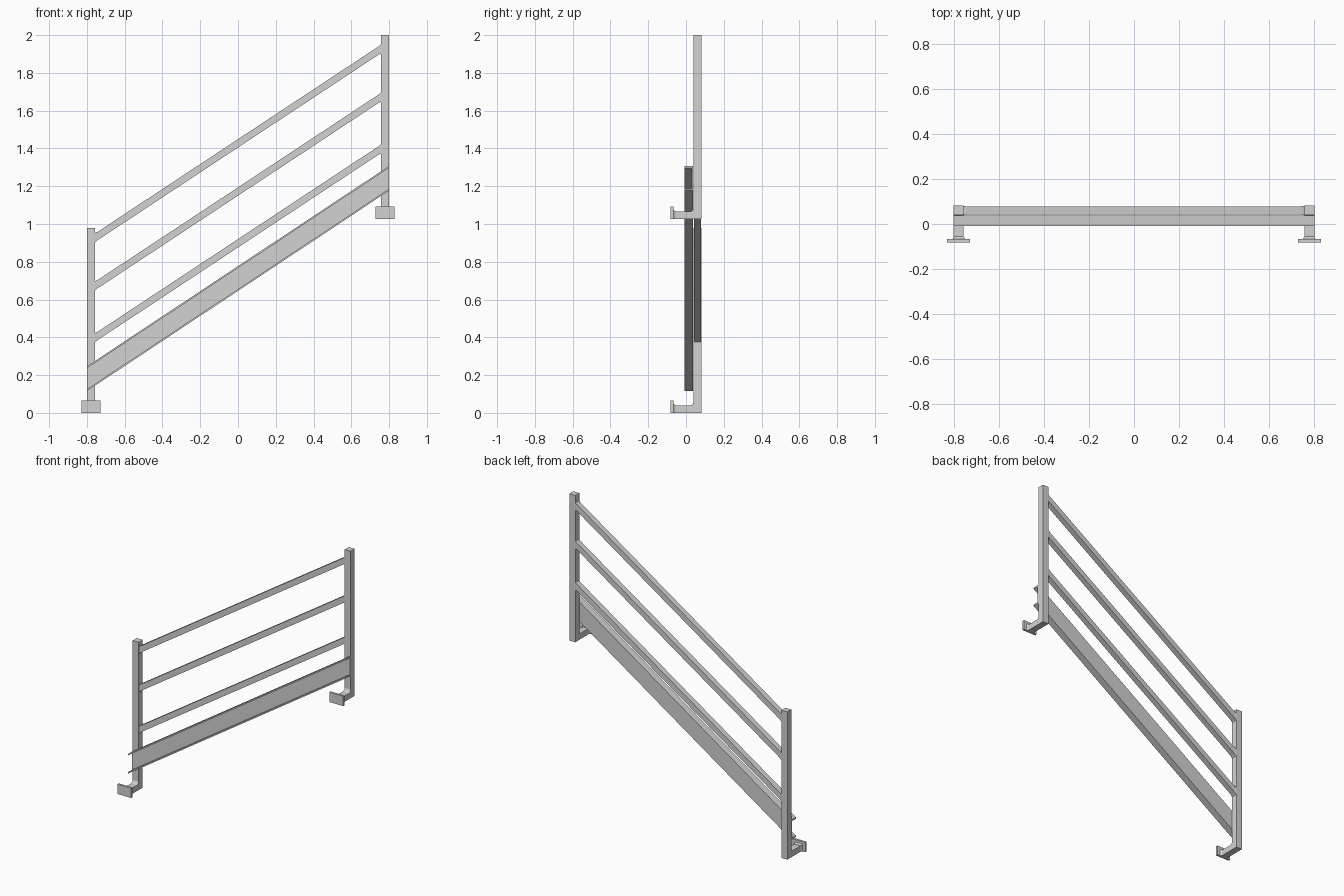
import bpy, bmesh

if "Cube" in bpy.data.objects:
    bpy.data.objects.remove(bpy.data.objects["Cube"])

steel = bpy.data.materials.new("galvanised grey")
steel.diffuse_color = (0.65, 0.65, 0.65, 1)
steel.use_nodes = True
steel.node_tree.nodes["Principled BSDF"].inputs["Base Color"].default_value = steel.diffuse_color


def loft(name, rings):
    """Closed solid from matching rings of 3D points, capped at both ends."""
    bm = bmesh.new()
    loops = [[bm.verts.new(p) for p in ring] for ring in rings]
    n = len(loops[0])
    for a, b in zip(loops, loops[1:]):
        for i in range(n):
            j = (i + 1) % n
            bm.faces.new((a[i], a[j], b[j], b[i]))
    bm.faces.new(loops[0])
    bm.faces.new(loops[-1])
    bmesh.ops.recalc_face_normals(bm, faces=bm.faces)
    me = bpy.data.meshes.new(name)
    bm.to_mesh(me)
    bm.free()
    me.materials.append(steel)
    ob = bpy.data.objects.new(name, me)
    bpy.context.collection.objects.link(ob)
    return ob


def rect_y(y, x, z, w, h):
    """Rectangle facing y."""
    return [(x + a * w / 2, y, z + b * h / 2) for a, b in ((-1, -1), (1, -1), (1, 1), (-1, 1))]


def rect_x(x, z, h, w, y=0.06):
    """Rectangle facing x, used for the vertically cut rail ends."""
    return [(x, y + a * w / 2, z + b * h / 2) for a, b in ((-1, -1), (1, -1), (1, 1), (-1, 1))]


# Posts with foot arms, welds and mounting plates
for side, x, base, top in (("left", -0.778, 0.0, 0.98), ("right", 0.778, 1.026, 2.0)):
    profile = [(0.081, base), (0.081, top), (0.039, top), (0.039, base + 0.056),
               (0.034, base + 0.045), (0.024, base + 0.039), (-0.068, base + 0.039), (-0.068, base)]
    loft(side + "_post_and_arm", [[(x + dx, y, z) for y, z in profile] for dx in (-0.022, 0.022)])
    loft(side + "_arm_weld", [rect_y(-0.056, x, base + 0.021, 0.044, 0.04),
                              rect_y(-0.068, x, base + 0.025, 0.058, 0.05)])
    loft(side + "_mounting_plate", [rect_y(-0.081, x, base + 0.033, 0.102, 0.065),
                                    rect_y(-0.067, x, base + 0.033, 0.102, 0.065)])

# Three sloping square rails with a weld at each end
SLOPE = 0.66
for name, zc in (("top", 1.427), ("middle", 1.172), ("lower", 0.898)):
    loft(name + "_rail", [rect_x(x, zc + SLOPE * x, 0.044, 0.037) for x in (-0.757, 0.757)])
    for side, s in (("left", -1), ("right", 1)):
        loft(f"{name}_rail_{side}_weld",
             [rect_x(s * 0.756, zc + s * 0.756 * SLOPE, 0.05, 0.041),
              rect_x(s * 0.746, zc + s * 0.746 * SLOPE, 0.045, 0.038)])

# Sloping channel stringer, open to the front, with vertically cut ends
channel = [(0.038, -0.068), (0.038, 0.063), (-0.009, 0.063), (-0.009, 0.053),
           (0.029, 0.053), (0.029, -0.058), (-0.009, -0.058), (-0.009, -0.068)]
loft("stringer_channel",
     [[(x, y, 0.714 + 0.663 * x + z) for y, z in channel] for x in (-0.8, 0.8)])
